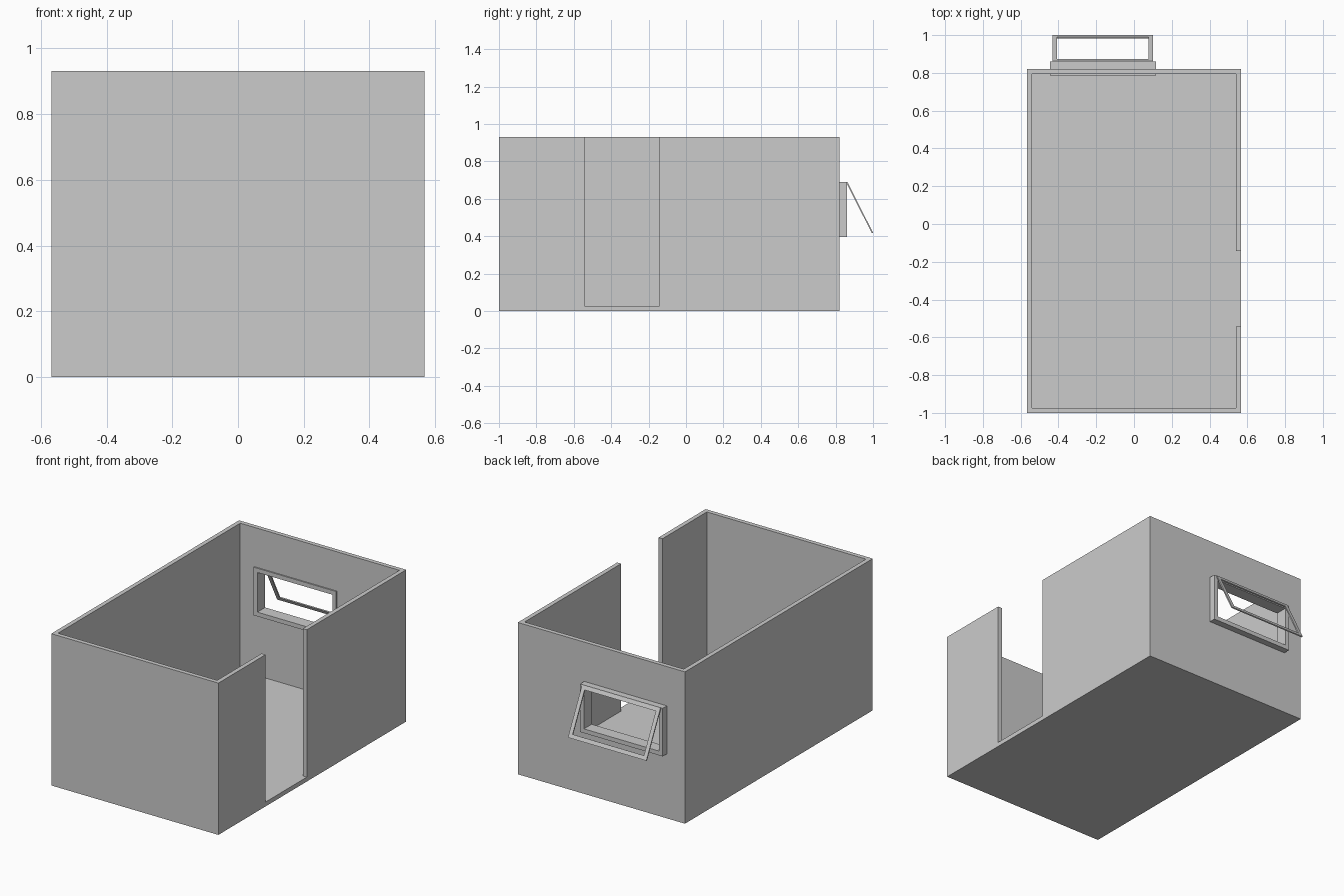
import bpy
import bmesh
import math
from mathutils import Matrix

if "Cube" in bpy.data.objects:
    bpy.data.objects.remove(bpy.data.objects["Cube"])

W, FRONT, BACK, H, T = 0.567, -1.0, 0.82, 0.931, 0.027   # half width, ends, height, thickness
DOOR = (-0.543, -0.143)                                  # doorway along y
HOLE = (-0.444, 0.116, 0.395, 0.690)                     # window x0, x1, z0, z1


def finish(name, bm):
    bmesh.ops.recalc_face_normals(bm, faces=bm.faces)
    mesh = bpy.data.meshes.new(name)
    bm.to_mesh(mesh)
    bm.free()
    obj = bpy.data.objects.new(name, mesh)
    bpy.context.collection.objects.link(obj)
    return obj


def prism(name, outline, z0, z1):
    """Extrude an xy outline upwards."""
    bm = bmesh.new()
    face = bm.faces.new([bm.verts.new((x, y, z0)) for x, y in outline])
    top = bmesh.ops.extrude_face_region(bm, geom=[face], use_keep_orig=True)["geom"]
    bmesh.ops.translate(bm, vec=(0, 0, z1 - z0),
                        verts=[v for v in top if isinstance(v, bmesh.types.BMVert)])
    return finish(name, bm)


def panel_ring(name, outer, inner, y0, y1):
    """Upright rectangular panel with a rectangular hole, thick along y."""
    bm = bmesh.new()
    loops = []
    for x0, x1, z0, z1 in (outer, inner):
        for y in (y0, y1):
            loops.append([bm.verts.new((x, y, z)) for x, z in
                          ((x0, z0), (x1, z0), (x1, z1), (x0, z1))])
    of, ob, nf, nb = loops
    for a, b in ((of, nf), (nf, nb), (nb, ob), (ob, of)):
        for i in range(4):
            j = (i + 1) % 4
            bm.faces.new((a[i], a[j], b[j], b[i]))
    return finish(name, bm)


def inset(rect, d):
    return (rect[0] + d, rect[1] - d, rect[2] + d, rect[3] - d)


# Floor slab
inner_back = BACK - T
prism("floor", [(-W, FRONT), (W, FRONT), (W, inner_back), (-W, inner_back)], 0, T)

# Left, front and short right wall as one strip, ending at the doorway
prism("front_walls", [(-W, inner_back), (-W, FRONT), (W, FRONT), (W, DOOR[0]),
                      (W - T, DOOR[0]), (W - T, FRONT + T),
                      (-W + T, FRONT + T), (-W + T, inner_back)], T, H)

# Right wall behind the doorway
prism("right_wall", [(W - T, DOOR[1]), (W, DOOR[1]),
                     (W, inner_back), (W - T, inner_back)], T, H)

# Back wall with window hole, and the fixed frame lining it
panel_ring("back_wall", (-W, W, 0, H), inset(HOLE, 0.004), inner_back, BACK)
panel_ring("window_frame", HOLE, inset(HOLE, 0.026), 0.785, 0.860)

# Open sash, hinged along the top of the frame
sash_rect = (-0.431, 0.101, -0.304, 0)
sash = panel_ring("window_sash", sash_rect, inset(sash_rect, 0.024), -0.007, 0)
swing = math.atan2(0.137, 0.271)
sash.data.transform(Matrix.Translation((0, 0.863, 0.690)) @ Matrix.Rotation(swing, 4, 'X'))
